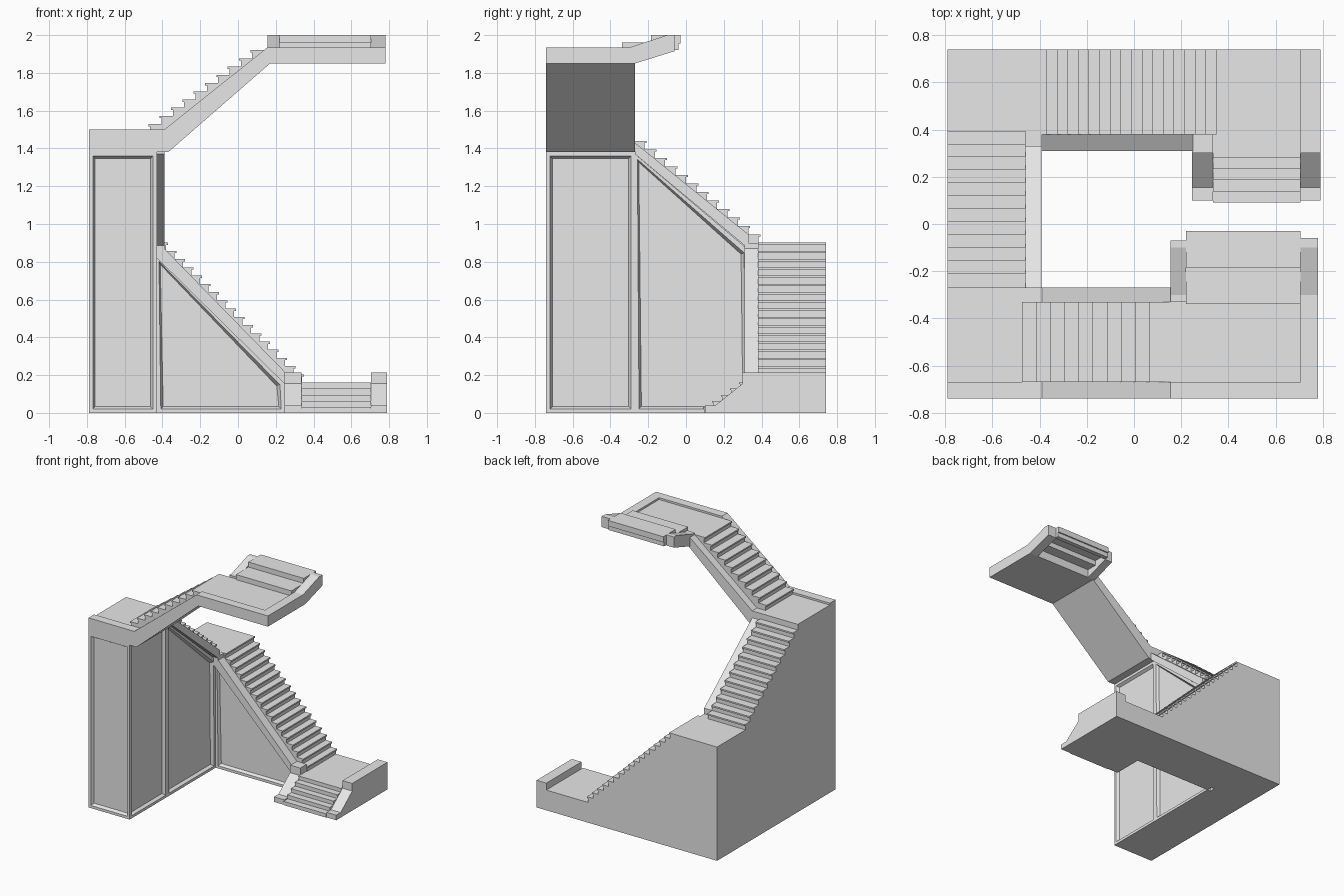
import bpy
import bmesh
from mathutils import Vector

cube = bpy.data.objects.get("Cube")
if cube:
    bpy.data.objects.remove(cube)

stone = bpy.data.materials.new("pale_grey_stone")
stone.use_nodes = True
GREY = (0.8, 0.8, 0.8, 1)
stone.diffuse_color = GREY
stone.node_tree.nodes["Principled BSDF"].inputs["Base Color"].default_value = GREY


def prism(name, profile, axis, a, b, panels=()):
    """Extrude a side profile (horizontal, z) along x or y; sink panels into given sides."""
    bm = bmesh.new()

    def place(p, t):
        return (t, p[0], p[1]) if axis == "x" else (p[0], t, p[1])

    ends = [[bm.verts.new(place(p, t)) for p in profile] for t in (a, b)]
    for ring in ends:
        bm.faces.new(ring)
    for i in range(len(profile)):
        j = (i + 1) % len(profile)
        bm.faces.new((ends[0][i], ends[0][j], ends[1][j], ends[1][i]))
    bmesh.ops.recalc_face_normals(bm, faces=bm.faces)
    for side in panels:
        bm.normal_update()
        face = max(bm.faces, key=lambda f: f.normal.dot(Vector(side)) * f.calc_area())
        bmesh.ops.inset_individual(bm, faces=[face], thickness=0.03)
        bmesh.ops.inset_individual(bm, faces=[face], thickness=0.018, depth=-0.022)
    mesh = bpy.data.meshes.new(name)
    bm.to_mesh(mesh)
    bm.free()
    mesh.materials.append(stone)
    obj = bpy.data.objects.new(name, mesh)
    bpy.context.collection.objects.link(obj)
    return obj


def box(name, x0, x1, y0, y1, z0, z1, panels=()):
    return prism(name, [(x0, z0), (x1, z0), (x1, z1), (x0, z1)], "y", y0, y1, panels)


def treads(start, z, run, rise, count, way, nose=0.01, lip=0.012):
    """Profile points of a climbing flight with projecting nosings."""
    pts = []
    for k in range(count):
        h = start + way * run * k
        top = z + rise * (k + 1)
        pts += [(h, top - rise), (h, top - lip), (h - way * nose, top - lip), (h - way * nose, top)]
    return pts


FRONT, RIGHT = (0, -1, 0), (1, 0, 0)

# Bottom landing, its side curbs and the entry steps
box("bottom_landing", 0.25, 0.79, 0.30, 0.74, 0, 0.16)
for name, x0, x1, back in (("outer_entry_curb", 0.705, 0.79, 0.74),
                           ("inner_entry_curb", 0.245, 0.335, 0.38)):
    prism(name, [(0.10, 0), (0.10, 0.04), (0.155, 0.04), (0.30, 0.155),
                 (0.30, 0.215), (back, 0.215), (back, 0)], "x", x0, x1)
prism("entry_steps", [(0.095, 0)] + treads(0.095, 0, 0.0475, 0.032, 5, 1, 0.004, 0.008)[1:]
      + [(0.31, 0.16), (0.31, 0)], "x", 0.335, 0.705)

# Lower flight with the first corner landing
prism("lower_flight", [(0.34, 0)] + treads(0.34, 0.16, 0.045, 0.0436, 17, -1)
      + [(-0.79, 0.90), (-0.79, 0)], "y", 0.38, 0.74)
prism("lower_wall", [(-0.43, 0), (0.25, 0), (0.25, 0.16), (-0.43, 0.83)],
      "y", 0.335, 0.38, [FRONT])
prism("lower_stringer", [(-0.43, 0.82), (0.25, 0.15), (0.25, 0.215), (-0.39, 0.87), (-0.43, 0.87)],
      "y", 0.31, 0.38)
box("corner_post", -0.46, -0.39, 0.31, 0.38, 0.82, 0.90)

# Middle flight
prism("middle_flight", [(0.385, 0)] + treads(0.385, 0.90, 0.055, 0.045, 12, -1)
      + [(-0.275, 1.44), (-0.275, 0)], "x", -0.79, -0.46)
prism("middle_wall", [(-0.27, 0), (0.335, 0), (0.335, 0.86), (-0.27, 1.37)],
      "x", -0.46, -0.43, [RIGHT])
prism("middle_stringer", [(-0.27, 1.37), (0.33, 0.87), (0.33, 0.945), (-0.27, 1.43)],
      "x", -0.46, -0.39)

# Tall tower carrying the second corner landing
box("tower", -0.79, -0.43, -0.74, -0.27, 0, 1.38, [FRONT, RIGHT])

# Upper flight: all three strips share one soffit line
soffit = [(-0.79, 1.38), (-0.37, 1.38), (0.17, 1.85)]
prism("upper_outer_stringer", soffit + [(0.78, 1.85), (0.78, 1.935), (0.155, 1.935),
      (-0.39, 1.50), (-0.79, 1.50)], "y", -0.74, -0.67)
climb = treads(-0.465, 1.485, 0.06, 0.0435, 10, 1)
prism("upper_flight", soffit + [(0.705, 1.85), (0.705, 1.92)] + climb[::-1]
      + [(-0.79, 1.485)], "y", -0.67, -0.33)
prism("upper_inner_stringer", soffit + [(0.705, 1.85), (0.705, 1.92), (0.155, 1.92),
      (-0.39, 1.485), (-0.79, 1.485)], "y", -0.33, -0.27)

# Top landing curbs, sweeping up beside the last steps
for name, x0, x1, start, end in (("top_outer_curb", 0.705, 0.78, -0.67, -0.06),
                                 ("top_inner_curb", 0.155, 0.22, -0.33, -0.07)):
    prism(name, [(start, 1.85), (-0.27, 1.85), (end, 1.915), (end, 2.0),
                 (-0.10, 2.0), (-0.30, 1.935), (start, 1.935)], "x", x0, x1)
for i in range(2):
    y, z = -0.34 + 0.155 * i, 1.96 + 0.04 * i
    box(f"top_step_{i + 1}", 0.22, 0.705, y, y + 0.155, z - 0.045, z)
box("top_end_beam", 0.22, 0.705, -0.075, -0.04, 1.92, 1.99)
